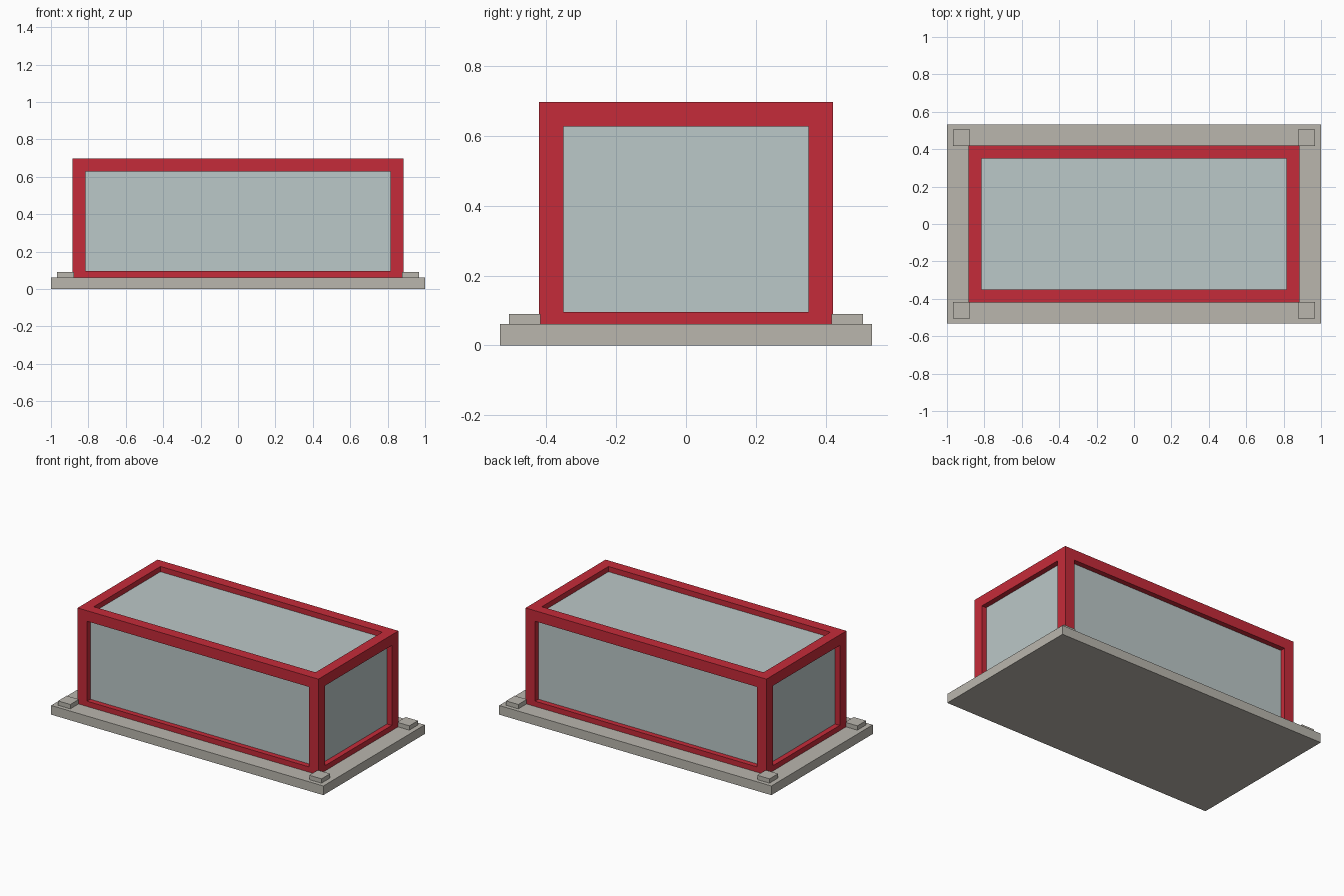
import bpy
import bmesh
from itertools import product
from mathutils import Matrix, Vector

cube = bpy.data.objects.get("Cube")
if cube:
    bpy.data.objects.remove(cube, do_unlink=True)


def make_material(name, rgb):
    mat = bpy.data.materials.new(name)
    mat.use_nodes = True
    mat.diffuse_color = (*rgb, 1)
    mat.node_tree.nodes["Principled BSDF"].inputs["Base Color"].default_value = (*rgb, 1)
    return mat


def build_boxes(name, boxes, mat):
    """One object made of boxes, each given as (low corner, high corner)."""
    bm = bmesh.new()
    for low, high in boxes:
        low, high = Vector(low), Vector(high)
        place = Matrix.Translation((low + high) / 2) @ Matrix.Diagonal((*(high - low), 1))
        bmesh.ops.create_cube(bm, size=1, matrix=place)
    mesh = bpy.data.meshes.new(name)
    bm.to_mesh(mesh)
    bm.free()
    mesh.materials.append(mat)
    obj = bpy.data.objects.new(name, mesh)
    bpy.context.collection.objects.link(obj)
    return obj


def span(side, inner, outer):
    """Range between two distances on the chosen side of the centre."""
    return sorted((side * inner, side * outer))


red = make_material("red paint", (0.56, 0.024, 0.041))
glass = make_material("pale glass", (0.50, 0.578, 0.578))
stone = make_material("warm grey stone", (0.491, 0.468, 0.42))

BASE_TOP = 0.061
X, Y, TOP = 0.885, 0.42, 0.697      # outer size of the frame
BEAM = 0.07
SILL = BASE_TOP + BEAM / 2          # top of the bottom rails
RECESS = BEAM / 2
SIDES = (-1, 1)

# Base slab
build_boxes("base_slab", [((-1, -0.532, 0), (1, 0.532, BASE_TOP))], stone)

# Corner pads on the slab
pads = []
for sx, sy in product(SIDES, SIDES):
    (x0, x1), (y0, y1) = span(sx, 0.878, 0.968), span(sy, 0.416, 0.506)
    pads.append(((x0, y0, BASE_TOP), (x1, y1, 0.09)))
build_boxes("corner_pads", pads, stone)

# Upright corner posts
posts = []
for sx, sy in product(SIDES, SIDES):
    (x0, x1), (y0, y1) = span(sx, X - BEAM, X), span(sy, Y - BEAM, Y)
    posts.append(((x0, y0, BASE_TOP), (x1, y1, TOP)))
build_boxes("corner_posts", posts, red)

# Rails fitted between the posts, at the top and the bottom
for name, z0, z1 in (("top_rails", TOP - BEAM, TOP), ("bottom_rails", BASE_TOP, SILL)):
    rails = []
    for side in SIDES:
        y0, y1 = span(side, Y - BEAM, Y)
        rails.append(((BEAM - X, y0, z0), (X - BEAM, y1, z1)))
        x0, x1 = span(side, X - BEAM, X)
        rails.append(((x0, BEAM - Y, z0), (x1, Y - BEAM, z1)))
    build_boxes(name, rails, red)

# Glazed body, recessed behind the frame on every side
gx, gy = X - RECESS, Y - RECESS
build_boxes("glass_body", [((-gx, -gy, BASE_TOP), (gx, gy, TOP - RECESS))], glass)
